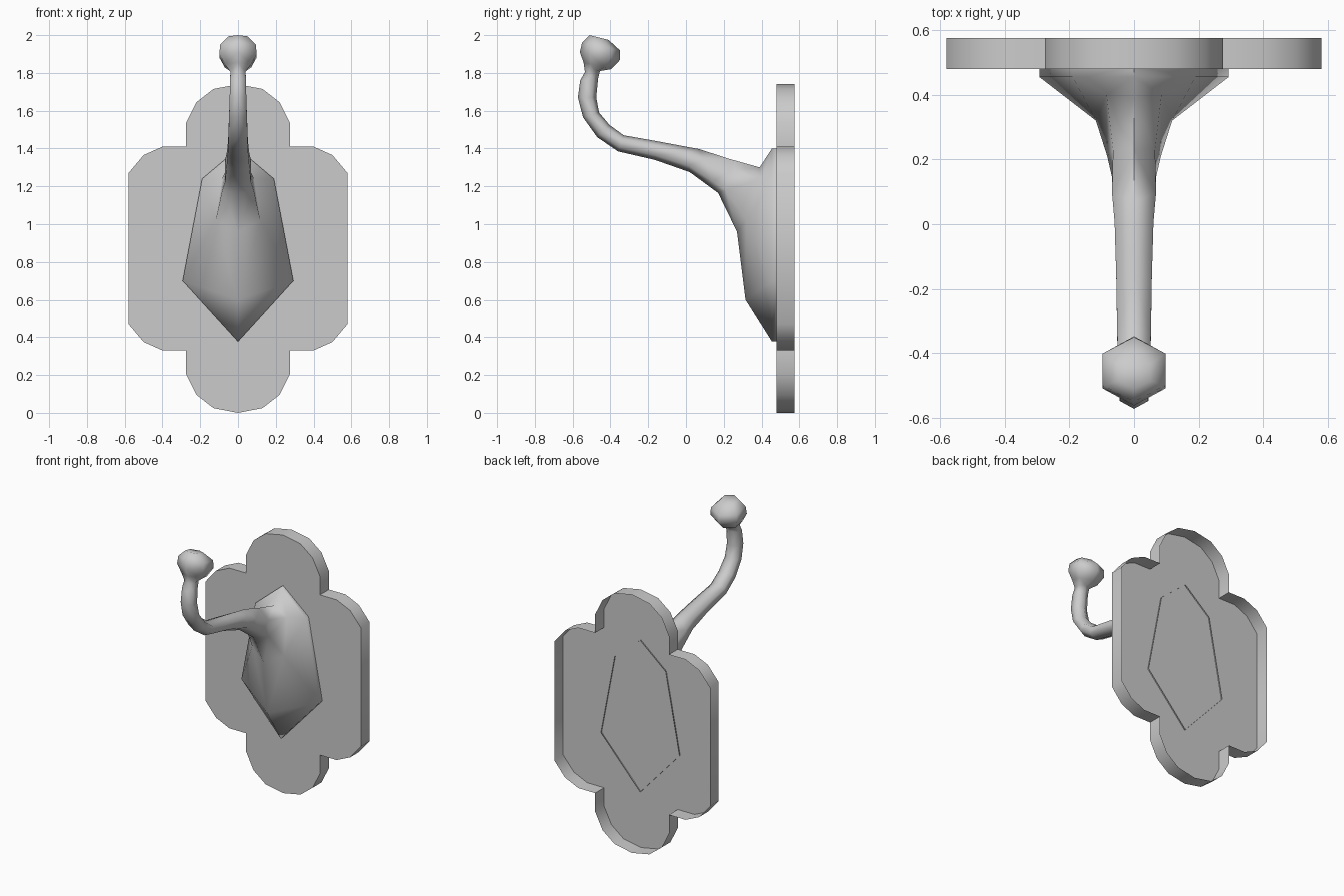
import bpy, bmesh

if "Cube" in bpy.data.objects:
    bpy.data.objects.remove(bpy.data.objects["Cube"])

# Single plain metal colour
metal = bpy.data.materials.new("grey metal")
metal.use_nodes = True
GREY = (0.6, 0.6, 0.6, 1)
metal.diffuse_color = GREY
metal.node_tree.nodes["Principled BSDF"].inputs["Base Color"].default_value = GREY


def finish(name, bm, angle):
    bmesh.ops.recalc_face_normals(bm, faces=bm.faces)
    mesh = bpy.data.meshes.new(name)
    bm.to_mesh(mesh)
    bm.free()
    mesh.materials.append(metal)
    obj = bpy.data.objects.new(name, mesh)
    bpy.context.collection.objects.link(obj)
    bpy.ops.object.select_all(action='DESELECT')
    obj.select_set(True)
    bpy.context.view_layer.objects.active = obj
    bpy.ops.object.shade_smooth_by_angle(angle=angle)


# Wall plate: thin shell open at the back, one quarter of the outline mirrored
MID = 0.87
FRONT, BACK = 0.48, 0.575
quarter = [(0, 1.74), (.13, 1.715), (.22, 1.645), (.275, 1.535), (.275, 1.41),
           (.4, 1.41), (.5, 1.365), (.58, 1.27)]
right = quarter + [(x, 2 * MID - z) for x, z in reversed(quarter)]
outline = right + [(-x, z) for x, z in reversed(right[1:-1])]
bm = bmesh.new()
face = bm.faces.new([bm.verts.new((x, FRONT, z)) for x, z in outline])
walls = bmesh.ops.extrude_edge_only(bm, edges=list(face.edges))
moved = [v for v in walls["geom"] if isinstance(v, bmesh.types.BMVert)]
bmesh.ops.translate(bm, verts=moved, vec=(0, BACK - FRONT, 0))
finish("wall_plate", bm, 0.9)


# Hook: six-sided rings given by top, upper side, lower side and bottom
def base_ring(y):
    return [(0, y, 1.4), (.19, y, 1.24), (.293, y, .7), (0, y, .377)]


def tube_ring(top, bottom, width, upper=.25, lower=.75):
    def at(f, x):
        return (x, top[0] + f * (bottom[0] - top[0]), top[1] + f * (bottom[1] - top[1]))
    return [at(0, 0), at(upper, width), at(lower, width), at(1, 0)]


rings = [
    # flared foot, its open rim just piercing the plate
    base_ring(.488), base_ring(.455),
    [(0, .39, 1.3), (.085, .4, 1.24), (.118, .32, 1.02), (0, .315, .6)],
    [(0, .23, 1.345), (.065, .23, 1.28), (.083, .21, 1.18), (0, .27, .96)],
    # arm
    tube_ring((.07, 1.397), (.17, 1.165), .068),
    tube_ring((0, 1.41), (.02, 1.275), .06),
    tube_ring((-.16, 1.44), (-.165, 1.34), .055),
    tube_ring((-.33, 1.47), (-.36, 1.385), .052),
    # upward bend
    tube_ring((-.405, 1.525), (-.47, 1.46), .05),
    tube_ring((-.46, 1.59), (-.545, 1.565), .047),
    tube_ring((-.475, 1.67), (-.572, 1.67), .044),
    tube_ring((-.465, 1.77), (-.56, 1.76), .042),
    # knob
    tube_ring((-.455, 1.81), (-.535, 1.805), .04),
    tube_ring((-.395, 1.82), (-.542, 1.855), .07),
    tube_ring((-.348, 1.87), (-.562, 1.91), .098),
    tube_ring((-.35, 1.92), (-.55, 1.96), .095),
    tube_ring((-.41, 1.975), (-.51, 2.0), .05),
]
bm = bmesh.new()
loops = []
for ring in rings:
    full = ring + [(-x, y, z) for x, y, z in (ring[2], ring[1])]
    loops.append([bm.verts.new(p) for p in full])
# Triangulate so the left half mirrors the right
for a, b in zip(loops, loops[1:]):
    for i in range(6):
        j = (i + 1) % 6
        if i >= 3:
            i, j = j, i
        bm.faces.new((a[i], a[j], b[j]))
        bm.faces.new((a[i], b[j], b[i]))
bm.faces.new(loops[-1])
finish("coat_hook", bm, 1.2)
